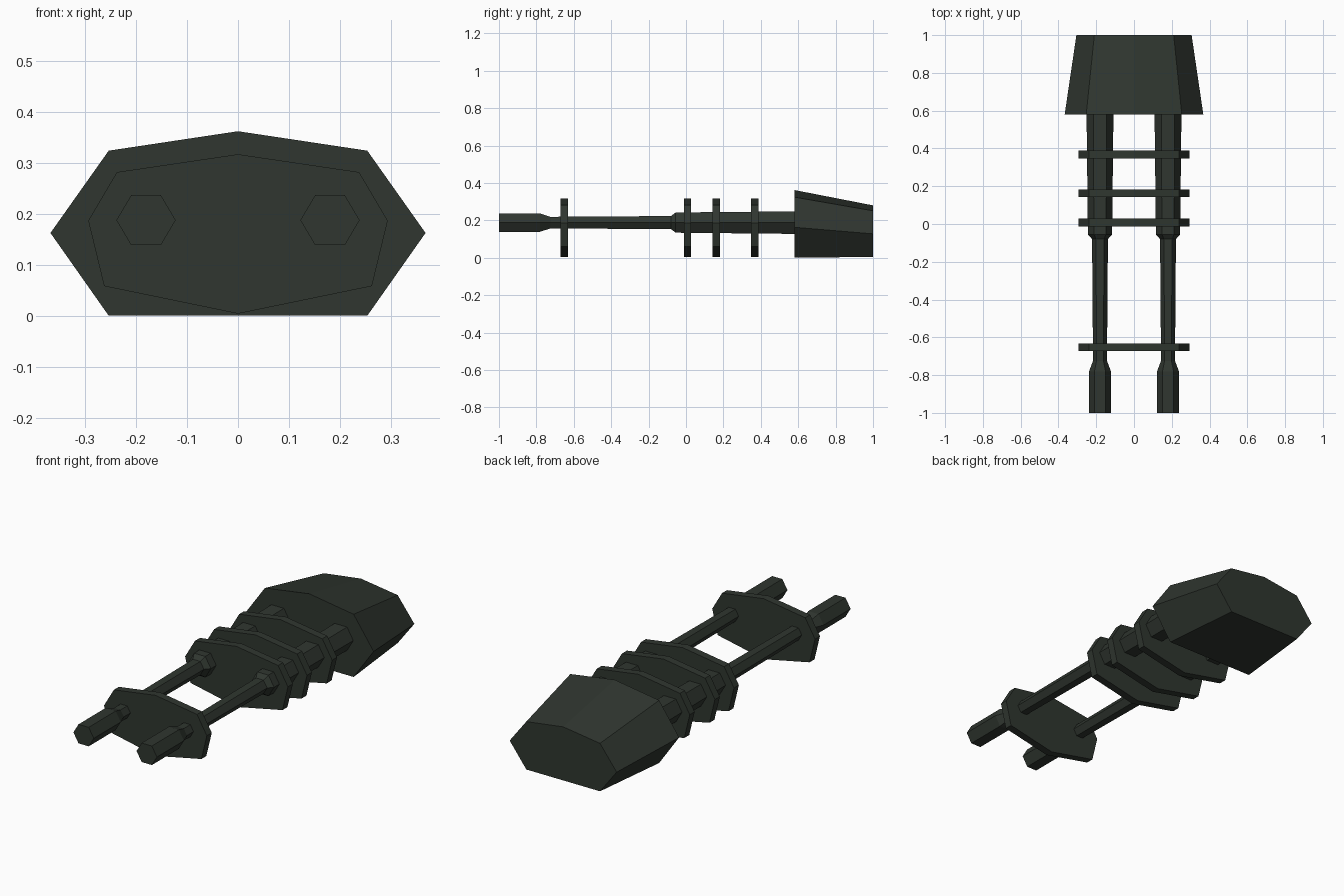
import bpy, bmesh, math

if "Cube" in bpy.data.objects:
    bpy.data.objects.remove(bpy.data.objects["Cube"])

mat = bpy.data.materials.new("dark green metal")
mat.diffuse_color = (0.029, 0.037, 0.029, 1)
mat.use_nodes = True
mat.node_tree.nodes["Principled BSDF"].inputs["Base Color"].default_value = mat.diffuse_color


def loft(name, sections):
    """Skin a list of (y, [(x, z), ...]) sections and cap both ends."""
    bm = bmesh.new()
    rings = [[bm.verts.new((x, y, z)) for x, z in pts] for y, pts in sections]
    n = len(rings[0])
    for a, b in zip(rings, rings[1:]):
        for i in range(n):
            j = (i + 1) % n
            bm.faces.new((a[i], a[j], b[j], b[i]))
    bm.faces.new(rings[0])
    bm.faces.new(rings[-1])
    bmesh.ops.recalc_face_normals(bm, faces=bm.faces)
    me = bpy.data.meshes.new(name)
    bm.to_mesh(me)
    bm.free()
    me.materials.append(mat)
    ob = bpy.data.objects.new(name, me)
    bpy.context.collection.objects.link(ob)
    return ob


def mirrored(half):
    """Complete a right-hand profile across x = 0."""
    return half + [(-x, z) for x, z in reversed(half) if x > 0]


def hexagon(cx, cz, r, h):
    """Hexagon with corners at the sides, half width r and half height h."""
    return [(cx + r * math.cos(math.radians(60 * k)),
             cz + h * math.sin(math.radians(60 * k)) / math.sin(math.pi / 3))
            for k in range(6)]


# Tapered rear housing
loft("rear_housing", [
    (0.58, mirrored([(0, 0.362), (0.253, 0.324), (0.367, 0.163), (0.253, 0.001)])),
    (1.0, mirrored([(0, 0.28), (0.21, 0.251), (0.305, 0.128), (0.21, 0.004)])),
])

# Brace plates holding the barrels
plate = mirrored([(0, 0.317), (0.237, 0.282), (0.293, 0.187), (0.262, 0.059), (0, 0.005)])
for i, y in enumerate((-0.652, 0.008, 0.163, 0.368)):
    loft(f"brace_plate_{i + 1}", [(y - 0.02, plate), (y + 0.02, plate)])

# Twin stepped barrels: y, half width, half height
steps = [(-1.0, 0.058, 0.049), (-0.78, 0.058, 0.049), (-0.725, 0.037, 0.031),
         (-0.08, 0.042, 0.035), (-0.055, 0.064, 0.054), (0.65, 0.072, 0.061)]
for side, sx in (("left", -1), ("right", 1)):
    loft(f"{side}_barrel", [(y, hexagon(sx * 0.18, 0.188, r, h)) for y, r, h in steps])
